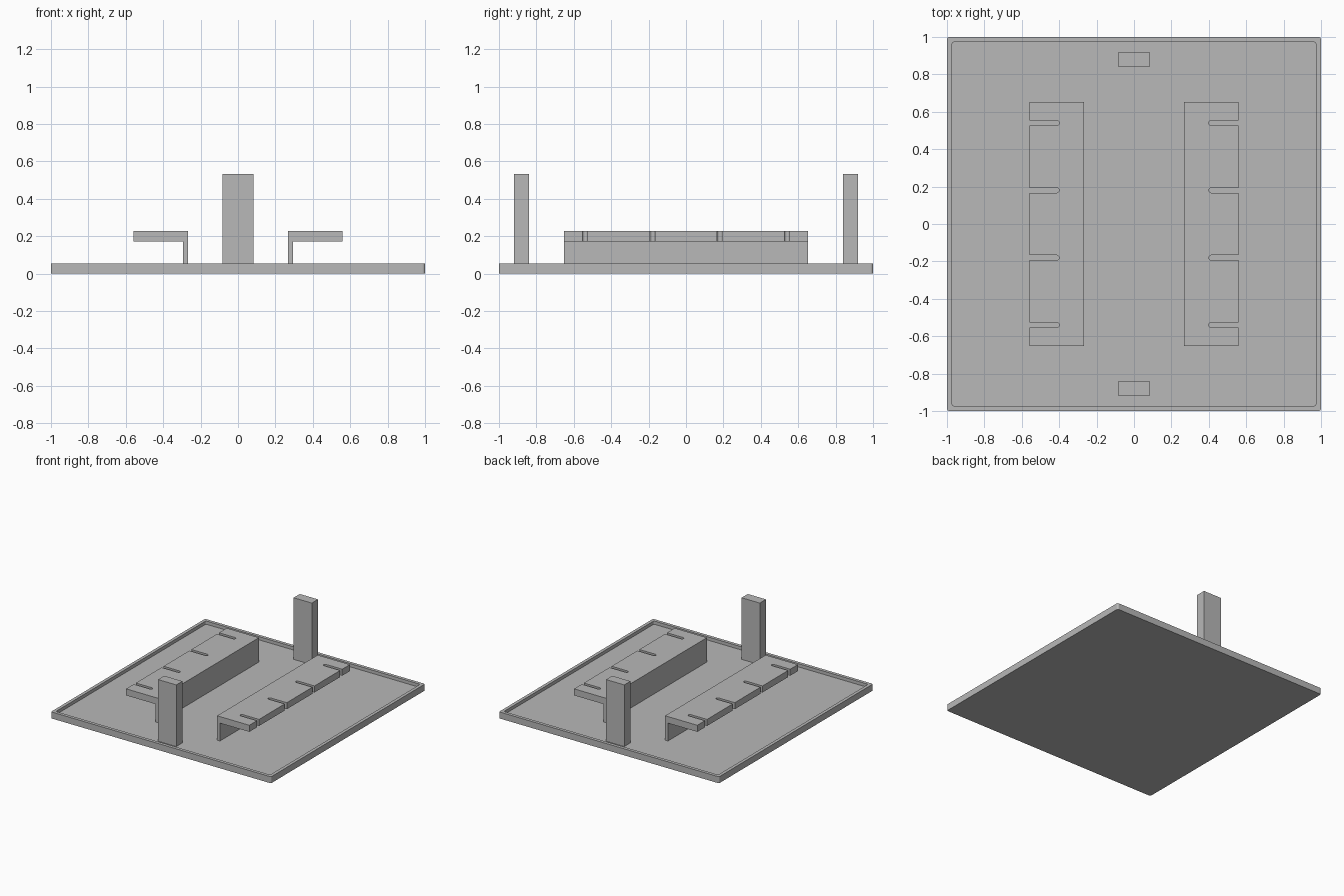
import bpy
import bmesh
from math import cos, sin, pi

cube = bpy.data.objects.get("Cube")
if cube:
    bpy.data.objects.remove(cube, do_unlink=True)

grey = bpy.data.materials.new("matte grey")
grey.use_nodes = True
colour = (0.48, 0.48, 0.48, 1)
grey.diffuse_color = colour
grey.node_tree.nodes["Principled BSDF"].inputs["Base Color"].default_value = colour

UNIT = 2 / 75           # wall thickness of rim and brackets
FLOOR, RIM = UNIT, 2 * UNIT


def loft(name, rings):
    """Join rings of (x, y, z) points in order and cap both ends."""
    bm = bmesh.new()
    loops = [[bm.verts.new(p) for p in ring] for ring in rings]
    n = len(loops[0])
    for a, b in zip(loops, loops[1:]):
        for i in range(n):
            j = (i + 1) % n
            bm.faces.new((a[i], a[j], b[j], b[i]))
    bm.faces.new(loops[0])
    bm.faces.new(loops[-1])
    bmesh.ops.recalc_face_normals(bm, faces=bm.faces)
    mesh = bpy.data.meshes.new(name)
    bm.to_mesh(mesh)
    bm.free()
    mesh.materials.append(grey)
    obj = bpy.data.objects.new(name, mesh)
    bpy.context.collection.objects.link(obj)
    return obj


def prism(name, outline, z0, z1):
    return loft(name, [[(x, y, z) for x, y in outline] for z in (z0, z1)])


def box(name, x0, x1, y0, y1, z0, z1):
    return prism(name, [(x0, y0), (x1, y0), (x1, y1), (x0, y1)], z0, z1)


def rounded_square(half, radius, z, steps=4):
    c = half - radius
    ring = []
    for k, (sx, sy) in enumerate([(1, 1), (-1, 1), (-1, -1), (1, -1)]):
        for i in range(steps + 1):
            a = (k + i / steps) * pi / 2
            ring.append((sx * c + radius * cos(a), sy * c + radius * sin(a), z))
    return ring


# Tray with a raised rim
inner = 1 - UNIT
loft("base_tray", [
    rounded_square(1, 0.013, 0),
    rounded_square(1, 0.013, RIM),
    rounded_square(inner, 0.013, RIM),
    rounded_square(inner, 0.013, FLOOR),
])

# Upright posts at front and back
for name, y in (("front_post", -0.88), ("back_post", 0.88)):
    box(name, -0.083, 0.083, y - 0.04, y + 0.04, FLOOR, 0.533)

# Slotted shelves, each carried on an inner wall
X_IN, X_OUT, HALF = 0.267, 0.56, 0.653
SHELF_Z, SHELF_TOP = 0.173, 0.227
SLOT_END, SLOT_R = 0.4, UNIT / 2

outline = [(X_OUT, HALF), (X_IN, HALF), (X_IN, -HALF), (X_OUT, -HALF)]
for slot_y in (-0.54, -0.18, 0.18, 0.54):
    outline.append((X_OUT, slot_y - SLOT_R))
    for i in range(9):      # rounded blind end of the slot
        a = -pi / 2 - i * pi / 8
        outline.append((SLOT_END + SLOT_R + SLOT_R * cos(a),
                        slot_y + SLOT_R * sin(a)))
    outline.append((X_OUT, slot_y + SLOT_R))

for side, s in (("left", 1), ("right", -1)):
    prism(side + "_slotted_shelf", [(s * x, y) for x, y in outline],
          SHELF_Z, SHELF_TOP)
    box(side + "_shelf_wall", s * X_IN, s * (X_IN + UNIT), -HALF, HALF,
        FLOOR, SHELF_Z)
